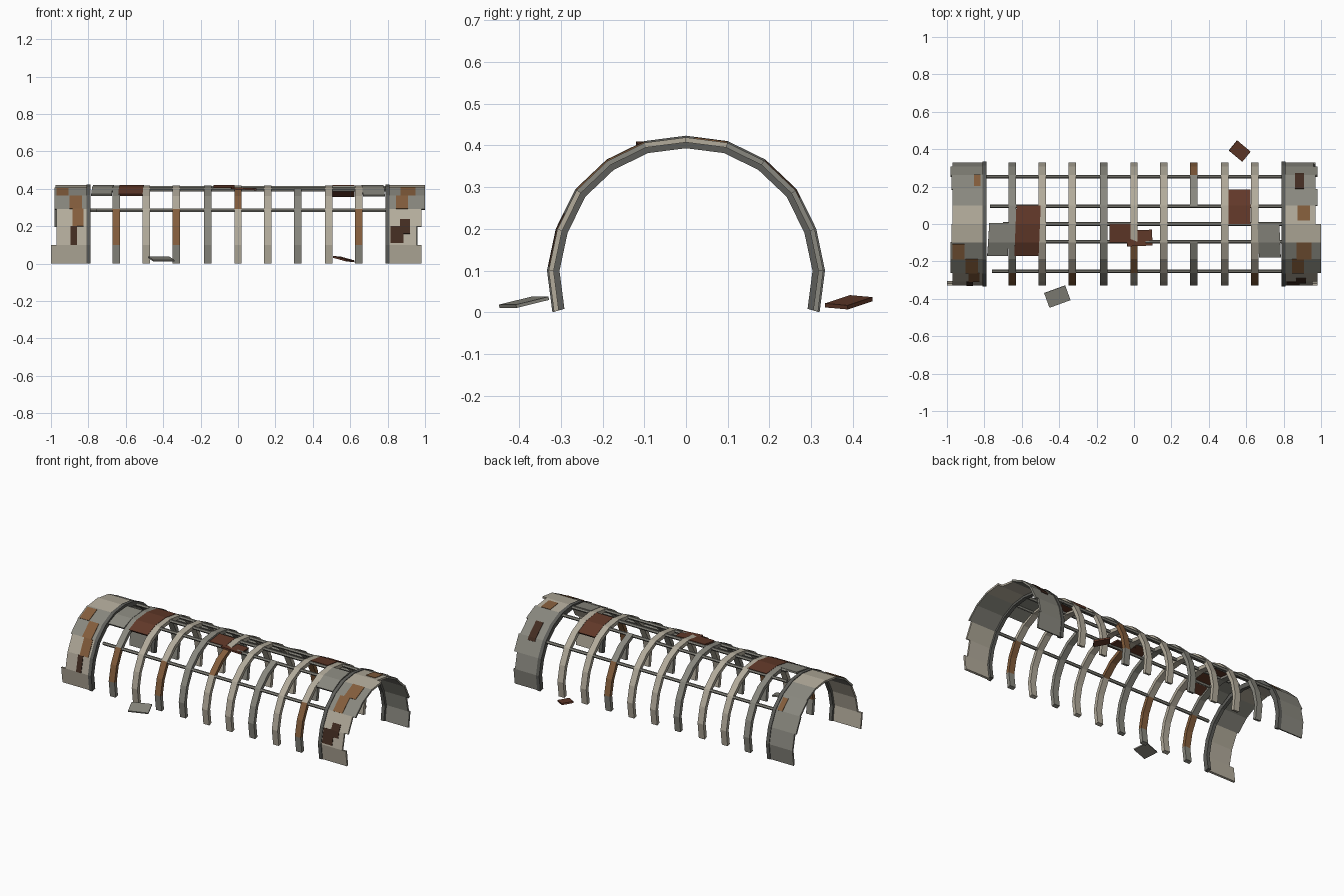
import bpy, bmesh, math
from mathutils import Vector

if "Cube" in bpy.data.objects:
    bpy.data.objects.remove(bpy.data.objects["Cube"])

HALF = [(0.320, 0.0), (0.333, 0.1), (0.312, 0.2), (0.265, 0.295),
        (0.190, 0.366), (0.100, 0.410), (0.0, 0.423)]
ARCH = [(-y, z) for y, z in HALF] + HALF[-2::-1]   # index 0 front foot, 6 crown, 12 back foot


def material(name, rgb):
    m = bpy.data.materials.new(name)
    m.diffuse_color = (*rgb, 1)
    m.use_nodes = True
    m.node_tree.nodes["Principled BSDF"].inputs["Base Color"].default_value = m.diffuse_color
    return m


MATS = {"B": material("pale_panel", (0.45, 0.41, 0.33)),
        "G": material("grey_panel", (0.25, 0.245, 0.21)),
        "O": material("light_rust", (0.23, 0.11, 0.045)),
        "R": material("red_rust", (0.12, 0.04, 0.022)),
        "K": material("dark_rust", (0.055, 0.025, 0.015)),
        "D": material("dark_frame", (0.11, 0.11, 0.10))}


def arch_point(i, depth):
    """Point on the arch at (fractional) index i, moved inward by depth."""
    k = min(int(i), 11)
    a, b = Vector(ARCH[k]), Vector(ARCH[k + 1])
    p, c = a.lerp(b, i - k), Vector((0, 0.09))
    return p - (p - c).normalized() * depth


def finish(name, bm, colours):
    bmesh.ops.recalc_face_normals(bm, faces=bm.faces)
    me = bpy.data.meshes.new(name)
    bm.to_mesh(me)
    bm.free()
    for c in colours:
        me.materials.append(MATS[c])
    ob = bpy.data.objects.new(name, me)
    bpy.context.collection.objects.link(ob)
    return ob


def strip(name, i0, i1, x0, x1, outer, inner, colours, skew=0.0):
    """Curved bar following the arch; colours has one letter per arch segment, or one overall."""
    stops = [i0] + list(range(math.floor(i0) + 1, math.ceil(i1))) + [i1]
    used = sorted(set(colours))
    bm = bmesh.new()
    rings = []
    for n, i in enumerate(stops):
        o, q = arch_point(i, outer), arch_point(i, inner)
        s = skew * (i - i0)
        rings.append([bm.verts.new((x + s, p.x, p.y))
                      for x, p in ((x0, o), (x1, o), (x1, q), (x0, q))])
    for n, (a, b) in enumerate(zip(rings, rings[1:])):
        seg = colours[0] if len(colours) == 1 else colours[int(stops[n])]
        for k in range(4):
            f = bm.faces.new((a[k], a[k - 1], b[k - 1], b[k]))
            f.material_index = used.index(seg)
    for ring in (rings[0], rings[-1]):
        i = 0 if ring is rings[0] else -2
        seg = colours[0] if len(colours) == 1 else colours[int(stops[i])]
        bm.faces.new(ring).material_index = used.index(seg)
    return finish(name, bm, used)


# Ribs, one colour letter per segment
RIBS = [(-0.65, "GOOGGGGGGGGG"), (-0.49, "BBBBBBBBBBBB"), (-0.33, "GOOBBBBBBBBB"),
        (-0.163, "GGGGGGGGGGGG"), (0.0, "BBBOOBBBBBBB"), (0.16, "BBBBBBBBBBBB"),
        (0.32, "GGGGGGGGGOOG"), (0.485, "BBBBBBBBBBBB"), (0.645, "GOOBBBBBBBBB")]
for n, (x, cols) in enumerate(RIBS):
    parts = ((0, 5), (7, 12)) if x == 0.32 else ((0, 12),)   # one rib has lost its crown
    for a, b in parts:
        strip(f"rib_{n}", a, b, x - 0.02, x + 0.02, 0.005, 0.028, cols)

# End frames
for side in (-1, 1):
    strip("end_frame", 0, 12, side * 0.8 - 0.011, side * 0.8 + 0.011, 0, 0.03, "D")

# Ragged end shells, one panel per arch segment
LEFT = [1, .97, .97, .98, .98, .975, .97, .97, .975, .98, .97, .97]
RIGHT = [.98, .955, .98, 1, 1, 1, .97, .98, .97, .98, .96, .97]
for side, ends, cols in ((-1, LEFT, "BBBGGBBGGGGG"), (1, RIGHT, "BBBGGBBGGGGG")):
    for i, (e, c) in enumerate(zip(ends, cols)):
        strip(f"shell_panel_{i}", i, i + 1, side * 0.8, side * e, 0.004, 0.016, c)

# Rust patches on the shells
PATCHES = [(4.0, 4.9, -0.97, -0.905, "O"), (3, 4, -0.9, -0.835, "O"), (2, 3, -0.885, -0.825, "O"),
           (1, 2, -0.895, -0.86, "K"), (8.2, 9.0, -0.855, -0.82, "O"),
           (4, 5, 0.87, 0.95, "O"), (3, 4, 0.845, 0.91, "O"), (1.6, 2.4, 0.865, 0.92, "K"),
           (1.1, 2, 0.815, 0.885, "K"), (8, 9.2, 0.86, 0.91, "K"), (6.2, 7, 0.875, 0.94, "O")]
for a, b, x0, x1, c in PATCHES:
    strip("rust_patch", a, b, x0, x1, 0.001, 0.006, c)

# Surviving roof panels: start, end, x range, colour, skew
ROOF = [(4.2, 6.05, -0.785, -0.675, "G", 0.006), (4.2, 7, -0.64, -0.51, "R", 0.004),
        (5, 6, -0.13, -0.02, "R", 0), (6, 7.95, 0.505, 0.622, "R", 0),
        (4.1, 6, 0.668, 0.785, "G", -0.004)]
for a, b, x0, x1, c, s in ROOF:
    strip("roof_panel", a, b, x0, x1, 0.003, 0.015, c, s)


def bar(name, size, loc, rot, c):
    bm = bmesh.new()
    bmesh.ops.create_cube(bm, size=1)
    bmesh.ops.scale(bm, vec=size, verts=bm.verts)
    ob = finish(name, bm, c)
    ob.location, ob.rotation_euler = loc, [math.radians(r) for r in rot]


# Hanging and fallen plates
bar("hanging_plate", (0.135, 0.085, 0.01), (0.03, -0.075, 0.4), (0, 3, 2), "R")
bar("fallen_plate_front", (0.12, 0.085, 0.008), (-0.41, -0.388, 0.024), (13, 0, 20), "G")
bar("fallen_plate_back", (0.095, 0.07, 0.01), (0.565, 0.39, 0.024), (-4, 12, -40), "R")

# Lengthwise stringers
for i, x0, x1 in ((3, -0.76, 0.79), (5, -0.68, 0.79), (6, -0.70, 0.79),
                  (7, -0.77, 0.79), (9, -0.79, 0.79)):
    p = arch_point(i, 0.016)
    bpy.ops.mesh.primitive_cylinder_add(vertices=6, radius=0.01, depth=x1 - x0,
                                        location=((x0 + x1) / 2, p.x, p.y),
                                        rotation=(0, math.pi / 2, 0))
    ob = bpy.context.object
    ob.name = "stringer"
    ob.data.materials.append(MATS["G"])
